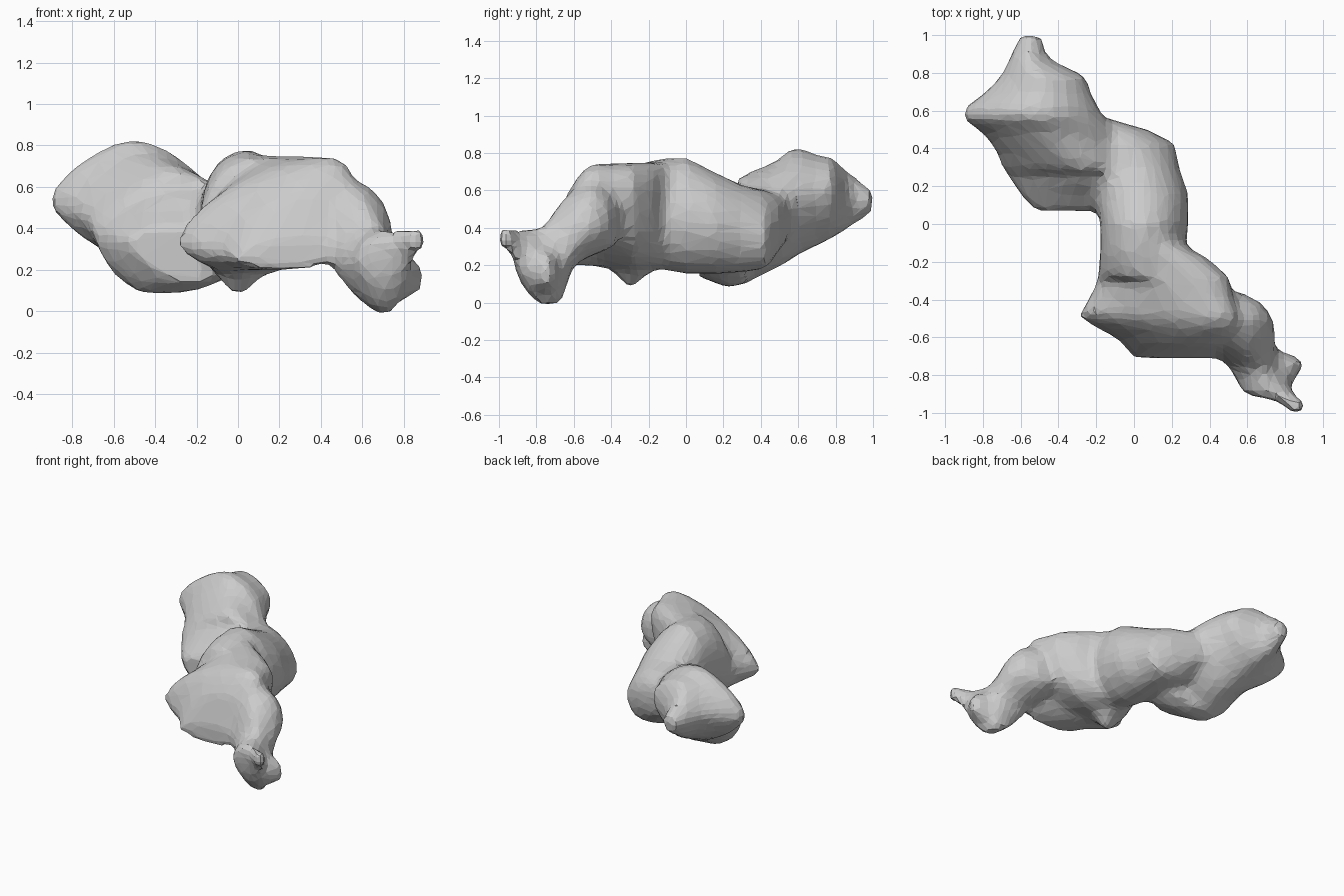
import bpy, bmesh, math

bm = bmesh.new()
SIDES = 20


def ring(y, left, right, top, bottom, pl, pr):
    """Lumpy oval through four extreme (x, z) points; pl, pr = pointedness of each side."""
    cx, cz = (top[0] + bottom[0]) / 2, (left[1] + right[1]) / 2
    verts = []
    for i in range(SIDES):
        a = 2 * math.pi * i / SIDES
        c, s = math.cos(a), math.sin(a)
        side, p = (right, pr) if c > 0 else (left, pl)
        cap = top if s > 0 else bottom
        c2, s2 = abs(c) ** p, abs(s) ** p
        x = cx + c2 * (side[0] - cx) + s2 * (cap[0] - cx)
        z = cz + s2 * (cap[1] - cz) + c2 * (side[1] - cz)
        verts.append(bm.verts.new((x, y, z)))
    return verts


def lobe(sections, pl=1.0, pr=1.0):
    """Closed loft; section = y, left x z, right x z, top x z, bottom x z."""
    rings = [ring(s[0], s[1:3], s[3:5], s[5:7], s[7:9], pl, pr) for s in sections]
    for a, b in zip(rings, rings[1:]):
        for i in range(SIDES):
            j = (i + 1) % SIDES
            bm.faces.new((a[i], a[j], b[j], b[i]))
    bm.faces.new(rings[0])
    bm.faces.new(rings[-1][::-1])


# Back lobe with its side point, peak and tail tip
lobe([
    (1.00, -.61, .54, -.49, .54, -.55, .60, -.55, .48),
    (0.88, -.66, .56, -.46, .56, -.57, .69, -.55, .40),
    (0.78, -.71, .56, -.25, .60, -.50, .78, -.50, .34),
    (0.70, -.79, .55, -.23, .60, -.50, .79, -.48, .30),
    (0.61, -.91, .53, -.18, .58, -.52, .83, -.45, .26),
    (0.55, -.91, .52, -.15, .57, -.51, .82, -.42, .22),
    (0.50, -.83, .51, -.10, .54, -.47, .77, -.41, .19),
    (0.44, -.77, .48, -.08, .50, -.43, .74, -.40, .16),
    (0.36, -.72, .44, -.05, .45, -.35, .71, -.42, .12),
    (0.28, -.69, .40, -.02, .42, -.28, .67, -.45, .09),
], 1.35, 1.2)

# Low ledge in front of the back lobe
lobe([
    (0.32, -.69, .40, 0.05, .38, -.30, .62, -.44, .10),
    (0.22, -.64, .38, 0.05, .33, -.28, .56, -.45, .08),
    (0.15, -.60, .36, 0.05, .31, -.30, .48, -.40, .11),
    (0.07, -.53, .34, 0.00, .30, -.30, .41, -.28, .14),
], 1.3, 0.8)

# Middle lobe
lobe([
    (0.56, -.26, .45, -.14, .45, -.20, .55, -.20, .35),
    (0.50, -.30, .45, 0.07, .42, -.10, .57, -.05, .28),
    (0.43, -.30, .40, 0.21, .38, -.05, .60, 0.05, .18),
    (0.30, -.25, .40, 0.24, .40, 0.02, .63, 0.05, .16),
    (0.15, -.20, .42, 0.29, .42, 0.04, .70, 0.05, .15),
    (0.00, -.18, .45, 0.29, .45, 0.04, .78, 0.05, .15),
    (-.15, -.18, .46, 0.27, .45, 0.05, .77, 0.05, .18),
    (-.28, -.19, .42, 0.30, .45, 0.06, .74, 0.00, .15),
], 0.95, 1.05)

# Front lobe, sloping to a wide lip
lobe([
    (-.10, -.15, .45, 0.24, .45, 0.08, .76, 0.05, .18),
    (-.18, -.17, .43, 0.38, .48, 0.10, .75, 0.00, .17),
    (-.28, -.18, .40, 0.49, .50, 0.14, .74, 0.00, .15),
    (-.40, -.24, .38, 0.51, .50, 0.22, .73, 0.05, .18),
    (-.48, -.30, .36, 0.52, .50, 0.30, .73, 0.10, .20),
    (-.54, -.22, .34, 0.52, .45, 0.35, .71, 0.15, .20),
    (-.59, -.12, .31, 0.52, .40, 0.33, .65, 0.18, .20),
    (-.64, -.06, .28, 0.51, .34, 0.30, .57, 0.20, .20),
    (-.71, -.01, .24, 0.48, .26, 0.26, .34, 0.25, .20),
], 1.2, 0.75)

# Small foot under the front lobe
lobe([
    (-.42, -.10, .28, 0.12, .28, 0.00, .35, 0.00, .20),
    (-.30, -.14, .25, 0.14, .25, 0.00, .35, 0.00, .06),
    (-.18, -.10, .28, 0.16, .28, 0.05, .35, 0.05, .17),
], 1.4, 1.4)

# Large foot with a low heel and a narrow tip
lobe([
    (-.36, 0.40, .40, 0.57, .42, 0.50, .52, 0.50, .32),
    (-.42, 0.35, .40, 0.68, .42, 0.50, .60, 0.50, .28),
    (-.50, 0.30, .40, 0.74, .40, 0.50, .65, 0.50, .25),
    (-.60, 0.35, .40, 0.75, .38, 0.52, .61, 0.58, .20),
    (-.67, 0.42, .30, 0.75, .30, 0.58, .54, 0.69, -.01),
    (-.76, 0.50, .24, 0.78, .22, 0.66, .41, 0.71, -.02),
    (-.82, 0.54, .22, 0.82, .22, 0.68, .39, 0.71, .01),
    (-.90, 0.57, .27, 0.85, .27, 0.70, .39, 0.70, .13),
    (-.92, 0.68, .32, 0.88, .33, 0.79, .40, 0.77, .22),
    (-.95, 0.78, .34, 0.91, .34, 0.85, .40, 0.85, .28),
    (-1.0, 0.82, .34, 0.91, .34, 0.87, .40, 0.87, .28),
], 1.25, 1.0)

# Small spur on the side of the foot
lobe([
    (-.85, 0.62, .18, 0.83, .18, 0.76, .30, 0.76, .06),
    (-.74, 0.62, .15, 0.91, .15, 0.78, .28, 0.78, .06),
    (-.69, 0.62, .15, 0.84, .15, 0.72, .25, 0.72, .06),
])

bmesh.ops.recalc_face_normals(bm, faces=bm.faces[:])
mesh = bpy.data.meshes.new("lumpy_body")
bm.to_mesh(mesh)
bm.free()
body = bpy.data.objects.new("lumpy_body", mesh)
bpy.context.collection.objects.link(body)

# Fuse the lobes into one coarse, flat-faced skin
fuse = body.modifiers.new("fuse", 'REMESH')
fuse.mode = 'VOXEL'
fuse.voxel_size = 0.035
relax = body.modifiers.new("relax", 'SMOOTH')
relax.factor = 0.5
relax.iterations = 3
coarse = body.modifiers.new("coarse", 'DECIMATE')
coarse.ratio = 0.25
